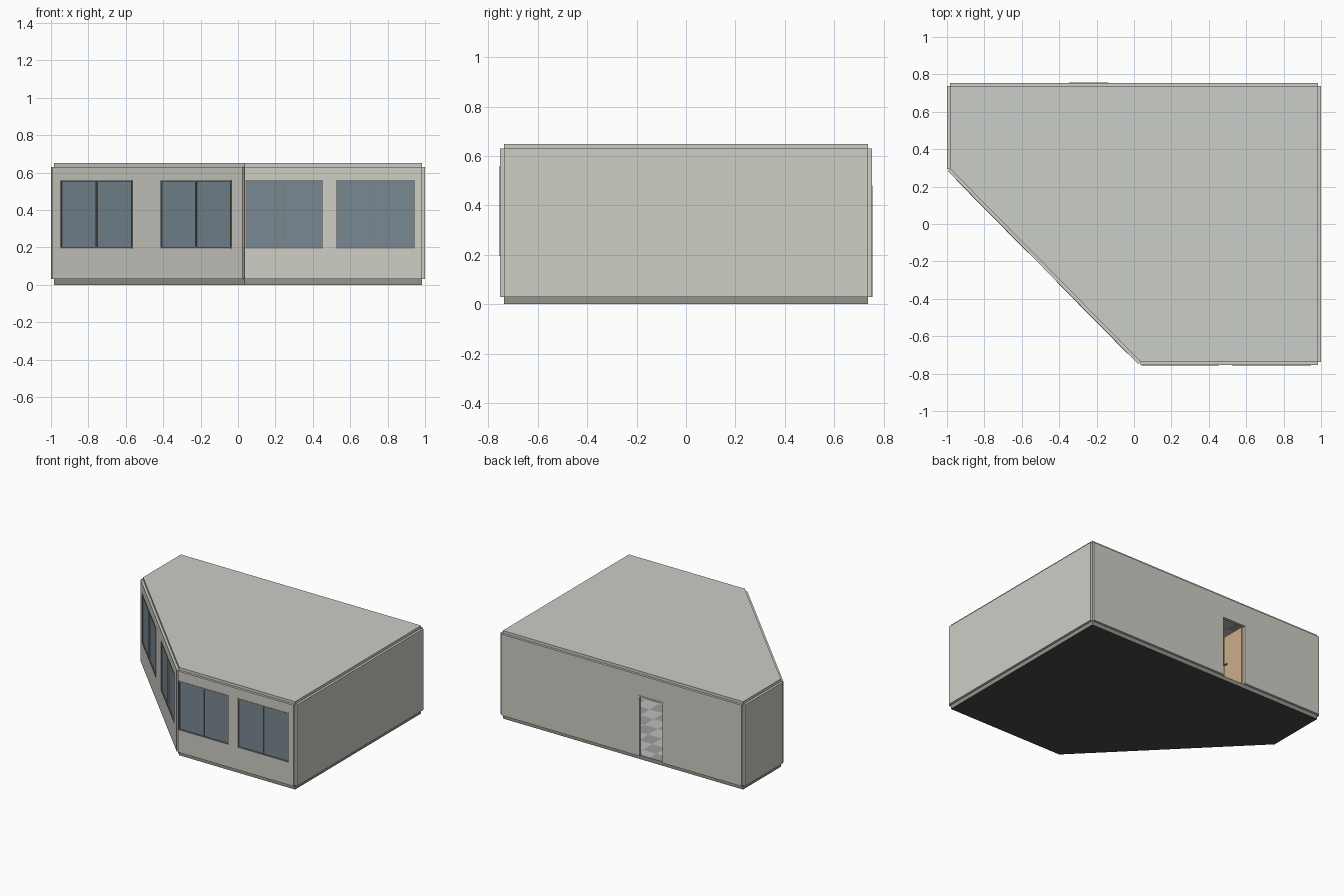
import bpy, bmesh, math
from mathutils import Matrix, Vector

if "Cube" in bpy.data.objects:
    bpy.data.objects.remove(bpy.data.objects["Cube"])

T, Z0, Z1, ZTOP = 0.017, 0.03, 0.63, 0.65
PLAN = [(0.035, -0.737), (0.983, -0.737), (0.983, 0.737), (-0.983, 0.737), (-0.983, 0.295)]


def mat(name, r, g, b):
    m = bpy.data.materials.new(name)
    m.diffuse_color = (r, g, b, 1)
    m.use_nodes = True
    m.node_tree.nodes["Principled BSDF"].inputs["Base Color"].default_value = m.diffuse_color
    return m


WALL = mat("wall_paint", 0.62, 0.61, 0.56)
ROOF = mat("roof_grey", 0.60, 0.61, 0.58)
BASE = mat("base_grey", 0.30, 0.30, 0.27)
DARK = mat("dark_underside", 0.06, 0.065, 0.06)
FRAME = mat("frame_grey", 0.22, 0.22, 0.21)
GLASS = mat("window_glass", 0.19, 0.25, 0.29)
WOOD = mat("door_wood", 0.60, 0.42, 0.25)
TILE_A = mat("tile_light", 0.50, 0.52, 0.50)
TILE_B = mat("tile_dark", 0.33, 0.34, 0.33)


def finish(name, bm, mats, matrix=Matrix(), recalc=True):
    if recalc:
        bmesh.ops.recalc_face_normals(bm, faces=bm.faces)
    me = bpy.data.meshes.new(name)
    bm.to_mesh(me)
    bm.free()
    for m in mats:
        me.materials.append(m)
    ob = bpy.data.objects.new(name, me)
    bpy.context.collection.objects.link(ob)
    ob.matrix_world = matrix
    return ob


def add_box(bm, x0, x1, y0, y1, z0, z1):
    m = Matrix.Translation(((x0 + x1) / 2, (y0 + y1) / 2, (z0 + z1) / 2))
    m = m @ Matrix.Diagonal((x1 - x0, y1 - y0, z1 - z0, 1))
    bmesh.ops.create_cube(bm, size=1, matrix=m)


def boxes(name, items, material, matrix=Matrix()):
    bm = bmesh.new()
    for it in items:
        add_box(bm, *it)
    return finish(name, bm, [material], matrix)


def plan_slab(name, z0, z1, mats):
    bm = bmesh.new()
    f = bm.faces.new([bm.verts.new((x, y, z0)) for x, y in PLAN])
    ext = bmesh.ops.extrude_face_region(bm, geom=[f], use_keep_orig=True)
    bmesh.ops.translate(bm, vec=(0, 0, z1 - z0),
                        verts=[v for v in ext["geom"] if isinstance(v, bmesh.types.BMVert)])
    bmesh.ops.recalc_face_normals(bm, faces=bm.faces)
    for f in bm.faces:
        f.material_index = 1 if f.normal.z < -0.5 and len(mats) > 1 else 0
    finish(name, bm, mats)


def tiled_plane(name, z, step, up):
    # Plan outline cut into square tiles, alternating colour
    bm = bmesh.new()
    pts = PLAN if up else PLAN[::-1]
    bm.faces.new([bm.verts.new((x, y, z)) for x, y in pts])
    n = int(1 / step)
    for axis in (Vector((1, 0, 0)), Vector((0, 1, 0))):
        for i in range(-n, n + 1):
            bmesh.ops.bisect_plane(bm, geom=bm.verts[:] + bm.edges[:] + bm.faces[:],
                                   plane_co=axis * i * step, plane_no=axis)
    for f in bm.faces:
        c = f.calc_center_bounds()
        f.material_index = (math.floor(c.x / step) + math.floor(c.y / step)) % 2
    finish(name, bm, [TILE_A, TILE_B], recalc=False)


def wall(name, p, q, openings=()):
    # Panel standing outside the floor edge; local x runs along it, local -y is outward
    p, q = Vector((*p, 0)), Vector((*q, 0))
    d = (q - p).normalized()
    m = Matrix.Translation(p) @ Matrix.Rotation(math.atan2(d.y, d.x), 4, 'Z')
    xs = sorted({0, (q - p).length, *[v for o in openings for v in o[:2]]})
    zs = sorted({Z0, Z1, *[v for o in openings for v in o[2:]]})
    bm = bmesh.new()
    for a, b in zip(xs, xs[1:]):
        for c, e in zip(zs, zs[1:]):
            if any(o[0] <= a < o[1] and o[2] <= c < o[3] for o in openings):
                continue
            bm.faces.new([bm.verts.new((x, 0, z)) for x, z in ((a, c), (b, c), (b, e), (a, e))])
    bmesh.ops.remove_doubles(bm, verts=bm.verts, dist=1e-5)
    ext = bmesh.ops.extrude_face_region(bm, geom=bm.faces[:], use_keep_orig=True)
    bmesh.ops.translate(bm, vec=(0, -T, 0),
                        verts=[v for v in ext["geom"] if isinstance(v, bmesh.types.BMVert)])
    bmesh.ops.recalc_face_normals(bm, faces=bm.faces)
    bmesh.ops.dissolve_limit(bm, angle_limit=0.01, verts=bm.verts, edges=bm.edges)
    finish(name, bm, [WALL], m)
    return m


def window(name, m, x0, x1, z0, z1):
    w, y0, y1 = 0.008, -T - 0.002, 0.002
    c = (x0 + x1) / 2
    boxes(name + "_frame", [
        (x0, x0 + w, y0, y1, z0, z1), (x1 - w, x1, y0, y1, z0, z1),
        (x0 + w, x1 - w, y0, y1, z0, z0 + w), (x0 + w, x1 - w, y0, y1, z1 - w, z1),
        (c - w / 2, c + w / 2, y0, y1, z0 + w, z1 - w)], FRAME, m)
    boxes(name + "_glass", [(a, b, -0.012, -0.007, z0 + w, z1 - w)
                            for a, b in ((x0 + w, c - w / 2), (c + w / 2, x1 - w))], GLASS, m)


# Floor base, roof, inner floor tiles and ceiling tiles
plan_slab("floor_base", 0, Z0, [BASE, DARK])
plan_slab("roof", Z1, ZTOP, [ROOF])
tiled_plane("floor_tiles", Z0 + 0.001, 0.11, True)
tiled_plane("ceiling_tiles", Z1 - 0.001, 0.11, False)

# Walls with window and door openings
A, B, C, D, E = PLAN
WZ = (0.195, 0.56)
front_win = [(0.005, 0.42, *WZ), (0.49, 0.91, *WZ)]
diag_win = [(0.064, 0.613, *WZ), (0.827, 1.367, *WZ)]
door = (1.12, 1.331, Z0, 0.48)
for label, p, q, wins in (("front", A, B, front_win), ("angled", E, A, diag_win)):
    m = wall(label + "_wall", p, q, wins)
    for i, o in enumerate(wins):
        window(f"{label}_window_{i + 1}", m, *o)
wall("right_wall", B, C)
wall("left_wall", D, E)
back = wall("back_wall", C, D, [door])

# Door frame, open leaf and handle
x0, x1, z0, z1 = door
w = 0.01
boxes("door_frame", [(x0, x0 + w, -T - 0.002, 0.002, z0, z1), (x1 - w, x1, -T - 0.002, 0.002, z0, z1),
                     (x0 + w, x1 - w, -T - 0.002, 0.002, z1 - w, z1)], WALL, back)
boxes("door_leaf", [(x1 - w - 0.012, x1 - w, 0.003, 0.19, z0 + 0.003, z1 - w)], WOOD, back)
boxes("door_handle", [(x1 - w - 0.022, x1 - w - 0.012, 0.15, 0.175, 0.245, 0.252)], FRAME, back)

# Small table inside
tx, ty, r = 0.42, 0.0, 0.07
boxes("table_legs", [(tx + sx * r - 0.005, tx + sx * r + 0.005, ty + sy * r - 0.005, ty + sy * r + 0.005,
                      Z0 + 0.001, 0.17) for sx in (-1, 1) for sy in (-1, 1)], DARK)
boxes("table_top", [(tx - 0.09, tx + 0.09, ty - 0.09, ty + 0.09, 0.17, 0.18)], DARK)
